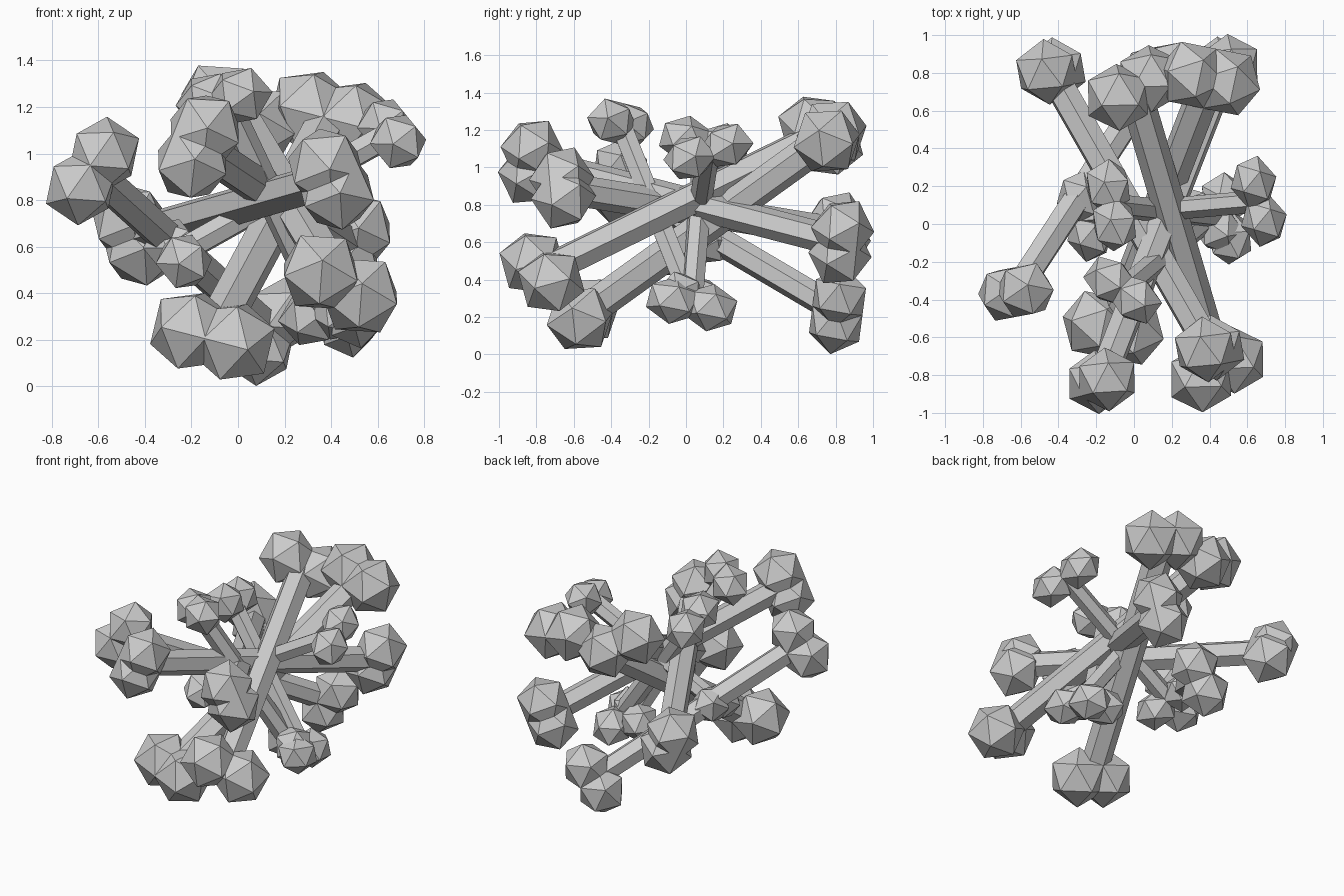
import bpy, bmesh
from mathutils import Vector, Matrix

if "Cube" in bpy.data.objects:
    bpy.data.objects.remove(bpy.data.objects["Cube"])

# name: end A centre, end B centre, spacing between the two knobs, knob radius, sideways stretch
BONES = [
    ("bone_1", (0.00, 0.72, 1.17), (0.44, -0.77, 0.44), (-0.17, -0.10, 0.10), 0.185, 1.0),
    ("bone_2", (0.40, 0.77, 1.165), (-0.11, -0.55, 0.215), (-0.18, 0.04, 0.05), 0.19, 1.0),
    ("bone_3", (-0.17, -0.83, 1.03), (0.48, 0.83, 0.60), (-0.06, -0.03, -0.13), 0.17, 1.05),
    ("bone_4", (-0.44, 0.81, 0.65), (0.40, -0.66, 0.89), (-0.05, 0.00, 0.10), 0.175, 1.05),
    ("bone_5", (-0.625, -0.36, 0.925), (0.14, 0.81, 0.235), (0.10, 0.02, 0.14), 0.16, 1.05),
    ("bone_6", (-0.06, -0.35, 1.235), (0.38, 0.02, 0.31), (-0.13, 0.10, -0.03), 0.13, 1.15),
    ("bone_7", (0.66, 0.12, 1.085), (-0.26, 0.04, 0.57), (0.05, -0.20, -0.07), 0.125, 1.2),
    ("bone_8", (-0.12, 0.10, 1.13), (0.49, 0.03, 0.27), (0.04, -0.20, 0.03), 0.13, 1.2),
]


def make_bone(name, a, b, sep, r, stretch):
    a, b, sep = Vector(a), Vector(b), Vector(sep)
    axis = (b - a).normalized()
    sep -= axis * sep.dot(axis)
    side = sep.normalized()
    # shaft frame has z along the bone, knob frame has x along the bone
    shaft_rot = Matrix((side, axis.cross(side), axis)).transposed().to_4x4()
    knob_rot = Matrix((axis, side, axis.cross(side))).transposed().to_4x4()
    bm = bmesh.new()
    # six-sided shaft
    bmesh.ops.create_cone(bm, cap_ends=True, segments=6, radius1=r * 0.48,
                          radius2=r * 0.48, depth=(b - a).length,
                          matrix=Matrix.Translation((a + b) / 2) @ shaft_rot)
    # pair of faceted knobs at each end
    for end in (a, b):
        for s in (-0.5, 0.5):
            bmesh.ops.create_icosphere(
                bm, subdivisions=1, radius=r,
                matrix=Matrix.Translation(end + sep * s) @ knob_rot
                @ Matrix.Diagonal((1, stretch, 1, 1)))
    mesh = bpy.data.meshes.new(name)
    bm.to_mesh(mesh)
    bm.free()
    bpy.context.collection.objects.link(bpy.data.objects.new(name, mesh))


for bone in BONES:
    make_bone(*bone)
